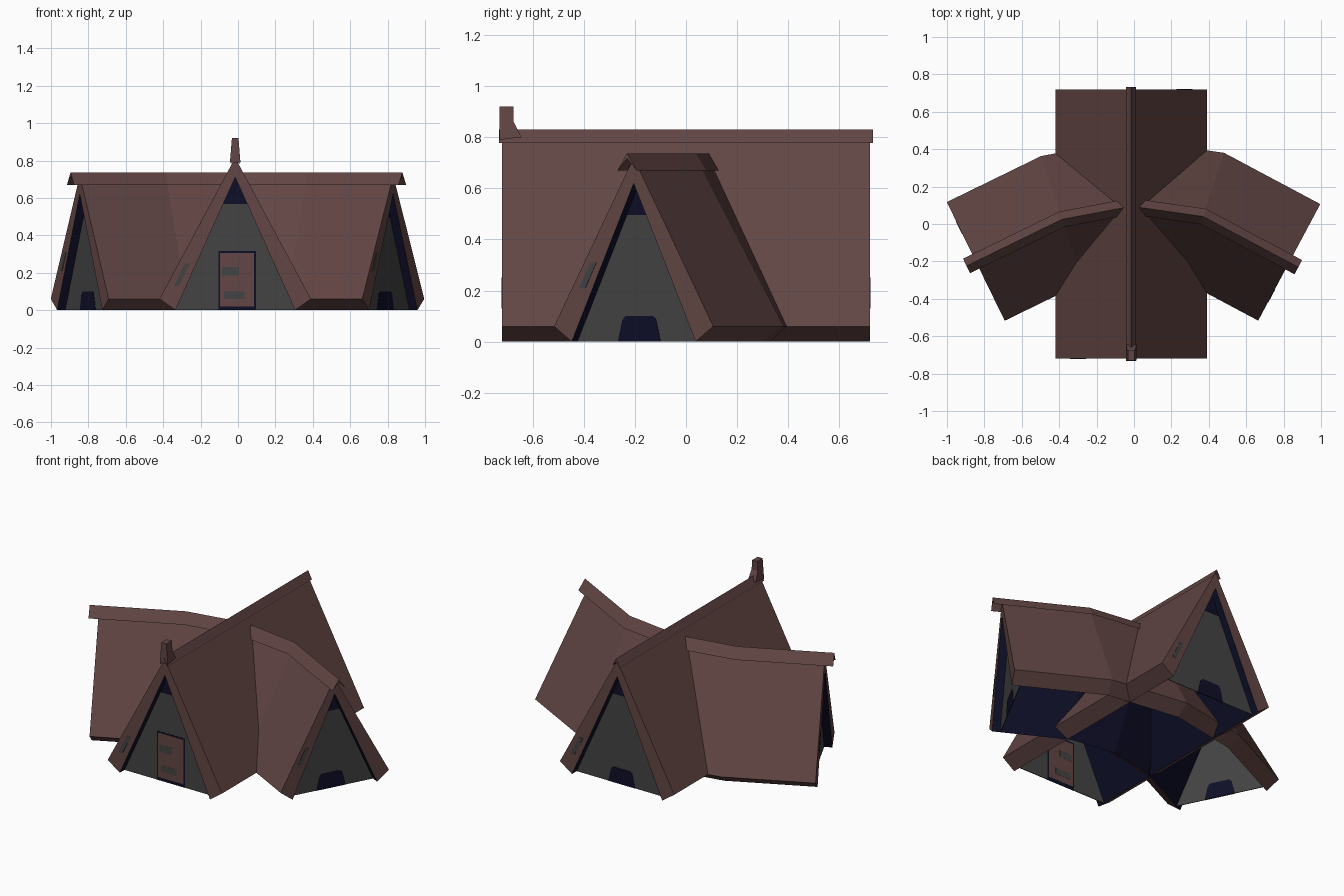
import bpy, bmesh, math
from mathutils import Vector

if "Cube" in bpy.data.objects:
    bpy.data.objects.remove(bpy.data.objects["Cube"])


def material(name, rgb):
    m = bpy.data.materials.new(name)
    m.diffuse_color = (*rgb, 1)
    m.use_nodes = True
    m.node_tree.nodes["Principled BSDF"].inputs["Base Color"].default_value = m.diffuse_color
    return m


BROWN = material("brown roof", (0.122, 0.061, 0.058))
GREY = material("grey wall", (0.056, 0.056, 0.056))
NAVY = material("dark navy interior", (0.0045, 0.0045, 0.021))


def finish(name, bm, mats):
    bmesh.ops.recalc_face_normals(bm, faces=bm.faces[:])
    me = bpy.data.meshes.new(name)
    bm.to_mesh(me)
    bm.free()
    for m in mats:
        me.materials.append(m)
    ob = bpy.data.objects.new(name, me)
    bpy.context.collection.objects.link(ob)
    return ob


def sweep(name, section, path, mats, inner_edges=()):
    """Sweep a (u, z) section along a ground path with mitred bends."""
    bm = bmesh.new()
    path = [Vector(p) for p in path]
    dirs = [(b - a).normalized() for a, b in zip(path, path[1:])]
    rings = []
    for i, p in enumerate(path):
        d0, d1 = dirs[max(i - 1, 0)], dirs[min(i, len(dirs) - 1)]
        t = (d0 + d1).normalized()
        side = Vector((t.y, -t.x)) / t.dot(d0)
        rings.append([bm.verts.new((p.x + side.x * u, p.y + side.y * u, z)) for u, z in section])
    n = len(section)
    for a, b in zip(rings, rings[1:]):
        for k in range(n):
            f = bm.faces.new((a[k], a[(k + 1) % n], b[(k + 1) % n], b[k]))
            f.material_index = 1 if k in inner_edges else 0
    bm.faces.new(rings[0])
    bm.faces.new(rings[-1])
    return finish(name, bm, mats)


def plate(name, pts, frame, d0, d1, mat):
    """Flat prism of (u, z) points; frame = (end point, outward direction)."""
    o, d = frame
    u_dir = Vector((-d.y, d.x))
    bm = bmesh.new()
    rings = []
    for depth in (d0, d1):
        rings.append([bm.verts.new((*(o + u_dir * u + d * depth), z)) for u, z in pts])
    n = len(pts)
    for k in range(n):
        bm.faces.new((rings[0][k], rings[0][(k + 1) % n], rings[1][(k + 1) % n], rings[1][k]))
    bm.faces.new(rings[0])
    bm.faces.new(rings[1])
    return finish(name, bm, [mat])


def rect(u0, u1, z0, z1):
    return [(u0, z0), (u1, z0), (u1, z1), (u0, z1)]


CX = -0.015
EAVE = 0.06
RECESS = 0.05
# half width outer, apex outer, half width inner, apex inner
MAIN = (0.405, 0.815, 0.32, 0.71)
WING = (0.353, 0.72, 0.275, 0.62)


def roof_section(s):
    w, a, wi, ai = s
    return [(-w, EAVE), (0, a), (w, EAVE), (wi, 0), (0, ai), (-wi, 0)]


def cap_section(w, z0, z1):
    return [(-w, z0), (0, z1), (w, z0), (0, z1 - 0.02)]


# Roofs: straight main hall, bent side wings running through it
main_path = [(CX, -0.72), (CX, 0.72)]
wing_path = [(-0.846, -0.20), (-0.385, 0.025), (CX, 0.095), (0.37, 0.04), (0.83, -0.205)]
sweep("main_roof", roof_section(MAIN), main_path, [BROWN, NAVY], (3, 4))
sweep("wing_roof", roof_section(WING), wing_path, [BROWN, NAVY], (3, 4))


def end_frame(path, last):
    a, b = (path[-1], path[-2]) if last else (path[0], path[1])
    a, b = Vector(a), Vector(b)
    return a, (a - b).normalized()


def extended(path, amount):
    (a, da), (b, db) = end_frame(path, False), end_frame(path, True)
    return [a + da * amount] + [Vector(p) for p in path[1:-1]] + [b + db * amount]


# Ridge caps
sweep("main_ridge_cap", cap_section(0.027, 0.778, 0.83), extended(main_path, 0.012), [BROWN])
sweep("wing_ridge_cap", cap_section(0.043, 0.67, 0.737), extended(wing_path, 0.055), [BROWN])


# Gable ends: recessed wall, dark vent at the top, low opening, rake patch
def gable(label, frame, s, opening=True):
    w, a, wi, ai = s
    r = -RECESS
    plate(label + "_wall", [(-wi, 0), (wi, 0), (0, ai)], frame, r - 0.002, r + 0.002, GREY)
    v = 0.8
    plate(label + "_vent", [(-wi * (1 - v), ai * v), (wi * (1 - v), ai * v), (0, ai)],
          frame, r - 0.004, r + 0.004, NAVY)
    if opening:
        plate(label + "_opening",
              [(-0.095, 0), (0.095, 0), (0.075, 0.085), (0.06, 0.1), (-0.06, 0.1), (-0.075, 0.085)],
              frame, r - 0.004, r + 0.004, NAVY)

    def mid(z):
        return -(w * (1 - (z - EAVE) / (a - EAVE)) + wi * (1 - z / ai)) / 2
    z0, z1 = (0.13, 0.25) if s is MAIN else (0.21, 0.31)
    plate(label + "_rake_patch",
          [(mid(z0) - 0.014, z0), (mid(z0) + 0.014, z0), (mid(z1) + 0.014, z1), (mid(z1) - 0.014, z1)],
          frame, -0.002, 0.002, GREY)


front = end_frame(main_path, False)
gable("front_gable", front, MAIN, opening=False)
gable("back_gable", end_frame(main_path, True), MAIN)
gable("left_gable", end_frame(wing_path, False), WING)
gable("right_gable", end_frame(wing_path, True), WING)

# Front door with dark frame and grey panels
for nm, pts, t, m in (
        ("door_frame", rect(-0.09, 0.11, 0.0, 0.315), 0.003, NAVY),
        ("door", rect(-0.08, 0.10, 0.02, 0.305), 0.004, BROWN),
        ("door_upper_panel", rect(-0.07, 0.02, 0.185, 0.23), 0.0047, GREY),
        ("door_lower_panel", rect(-0.06, 0.05, 0.06, 0.10), 0.0047, GREY)):
    plate(nm, pts, front, -RECESS - t, -RECESS + t, m)

# Flared post at the front of the ridge, tapering towards the top
bm = bmesh.new()
profile = [(-0.73, 0.79), (-0.645, 0.80), (-0.675, 0.86), (-0.675, 0.92), (-0.73, 0.92)]
sides = []
for sx in (-1, 1):
    sides.append([bm.verts.new((CX + sx * (0.028 - (z - 0.79) * 0.08), y, z)) for y, z in profile])
for k in range(5):
    j = (k + 1) % 5
    bm.faces.new((sides[0][k], sides[0][j], sides[1][j], sides[1][k]))
for s in sides:
    bm.faces.new(s)
finish("ridge_post", bm, [BROWN])
